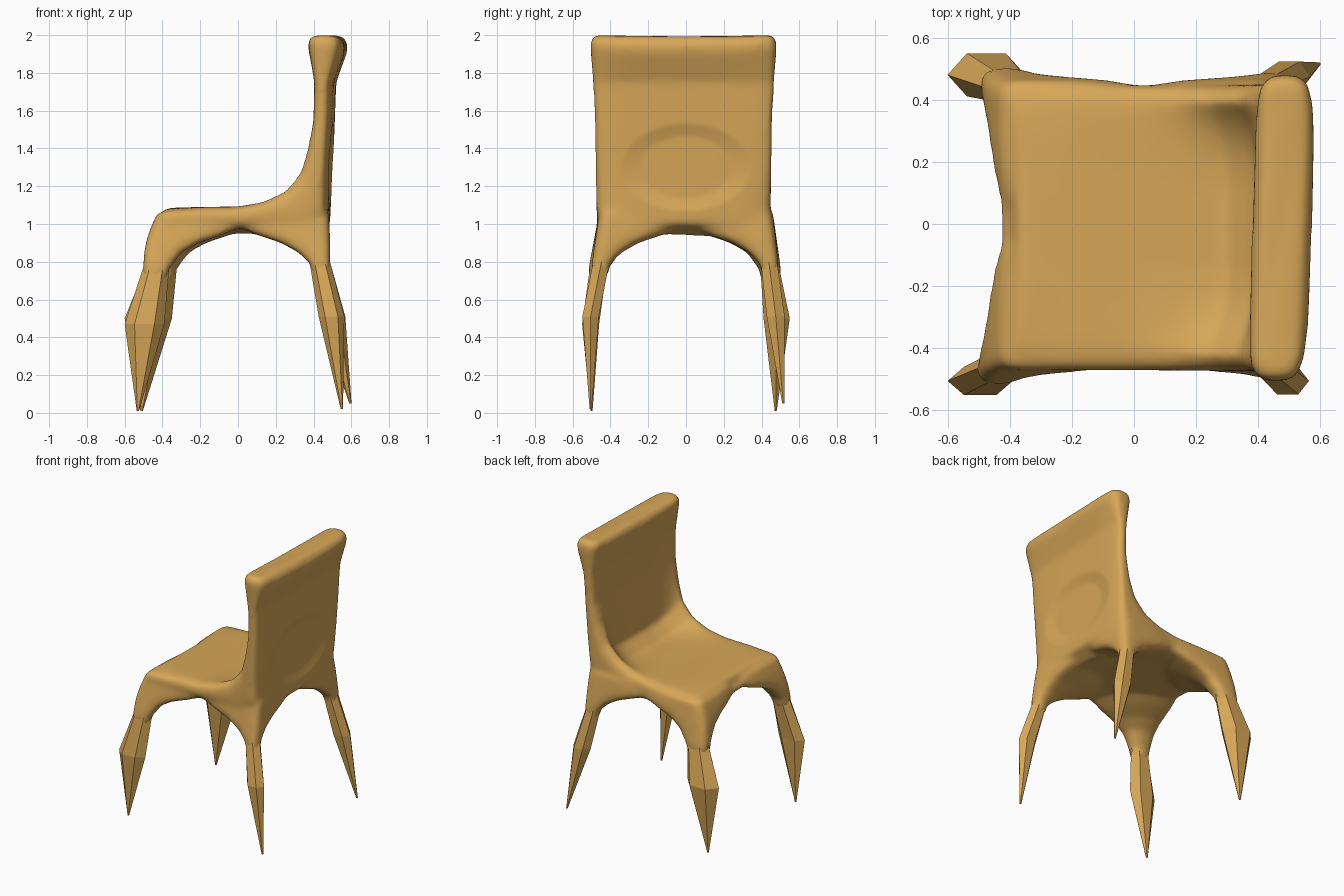
import bpy, bmesh
from math import cos, sin, tau, copysign
from mathutils import Vector

cube = bpy.data.objects.get("Cube")
if cube:
    bpy.data.objects.remove(cube, do_unlink=True)

wood = bpy.data.materials.new("honey_wood")
wood.use_nodes = True
colour = (0.68, 0.385, 0.097, 1)
wood.diffuse_color = colour
wood.node_tree.nodes["Principled BSDF"].inputs["Base Color"].default_value = colour


def power(value, exponent):
    return copysign(abs(value) ** exponent, value)


def loft(bm, rings):
    """Skin a list of equal point rings and close both ends."""
    rows = [[bm.verts.new(p) for p in ring] for ring in rings]
    count = len(rows[0])
    for low, high in zip(rows, rows[1:]):
        for i in range(count):
            j = (i + 1) % count
            bm.faces.new((low[i], low[j], high[j], high[i]))
    bm.faces.new(rows[0][::-1])
    bm.faces.new(rows[-1])


def finish(bm, name):
    bmesh.ops.recalc_face_normals(bm, faces=bm.faces[:])
    mesh = bpy.data.meshes.new(name)
    bm.to_mesh(mesh)
    bm.free()
    mesh.materials.append(wood)
    obj = bpy.data.objects.new(name, mesh)
    bpy.context.collection.objects.link(obj)
    return obj


def shell_ring(inner, outer, half_width, dish, hollow_depth, sides=48):
    """Rounded slab section: inner is the sitting face, outer the underside."""
    a = Vector((inner[0], 0, inner[1]))
    b = Vector((outer[0], 0, outer[1]))
    through = (a - b).normalized()
    twist = 0.015 * max(0, min(1, (a.z - 1.2) * 4))
    ring = []
    for k in range(sides):
        t = tau * (k + 0.5) / sides
        across, height = power(cos(t), 0.45), power(sin(t), 0.45)
        p = (a + b) / 2 + (a - b) / 2 * height
        hollow = 1 - min(1, (across / 0.88) ** 4)
        p += through * hollow * (-dish if height > 0 else hollow_depth)
        p.y = half_width * across - 0.013
        p.x += twist * across
        if a.x < -0.3:  # front lip curves forward at its corners
            p.x -= 0.035 * across ** 4
        if b.z < 0.99 and height < 0:  # underside is lower on the left
            p.z -= 0.018 * across
        if a.z > 1.9:  # top rail sags a little
            p.z -= 0.015 * hollow
        ring.append(p)
    return ring


def oval(cx, cy, z, rx, ry, sides):
    return [(cx + rx * cos(tau * k / sides), cy + ry * sin(tau * k / sides), z)
            for k in range(sides)]


def corner_ring(side, centre, z, out, inward, pinch, sides=32):
    """Ring that is round on the outside and pinched into two webs inside."""
    ring = []
    for k in range(sides):
        c, s = cos(tau * k / sides), sin(tau * k / sides)
        e = pinch if c < 0 and s < 0 else 0.7
        rx = out[0] if c > 0 else inward[0]
        ry = out[1] if s > 0 else inward[1]
        ring.append((side[0] * (centre[0] + rx * power(c, e)),
                     side[1] * (centre[1] + ry * power(s, e)), z))
    return ring


# Seat and backrest sections, from the front lip up to the top rail
sections = [
    ((-.405, 1.02), (-.39, .97), .445, 0, 0),
    ((-.375, 1.085), (-.33, .96), .46, 0, .01),
    ((-.2, 1.1), (-.2, .955), .46, .01, .015),
    ((0, 1.105), (0, .95), .46, .015, .02),
    ((.13, 1.135), (.2, .95), .46, .045, .02),
    ((.235, 1.2), (.39, .93), .46, .125, .01),
    ((.32, 1.3), (.485, 1.0), .462, .155, 0),
    ((.37, 1.42), (.49, 1.2), .465, .07, 0),
    ((.403, 1.55), (.503, 1.5), .47, .015, 0),
    ((.408, 1.75), (.512, 1.75), .48, .01, 0),
    ((.375, 1.92), (.57, 1.92), .492, .01, 0),
    ((.368, 1.965), (.575, 1.965), .492, .01, 0),
    ((.39, 2.0), (.55, 2.0), .475, .01, 0),
]
body = bmesh.new()
loft(body, [shell_ring(*s) for s in sections])

# Legs: tip, knee and ankle of the flare as (x, y, z, radius x, radius y)
legs = {
    "front_right_leg": [(-.53, -.5, .01, .006, .006), (-.495, -.505, .47, .105, .052),
                        (-.435, -.465, .76, .07, .052)],
    "front_left_leg": [(-.51, .475, .01, .006, .006), (-.475, .48, .5, .125, .08),
                       (-.41, .445, .76, .085, .058)],
    "back_right_leg": [(.55, -.505, .02, .006, .006), (.495, -.505, .51, .068, .05),
                       (.435, -.45, .79, .055, .05)],
    "back_left_leg": [(.595, .515, .05, .006, .006), (.5, .475, .51, .068, .055),
                      (.435, .44, .79, .055, .05)],
}
flare_steps = [(.85, .05), (.9, .13), (.94, .24), (.98, .33), (1.03, .33), (1.06, .28)]

for name, points in legs.items():
    x, y, z, rx, ry = points[2]
    # Faceted lower leg, ending inside the flare
    bm = bmesh.new()
    rings = [oval(a, b, c, d, e, 6) for a, b, c, d, e in points]
    rings.append(oval(x * .96, y * .97, z + .1, rx * .8, ry * .8, 6))
    loft(bm, rings)
    finish(bm, name)

    # Flare that spreads along the seat edges to form the arches
    side = (copysign(1, x), copysign(1, y))
    x, y = abs(x), abs(y)
    rings = [corner_ring(side, (x * 1.02, y * 1.01), z - .07,
                         (rx * .85, ry * .85), (rx * .85, ry * .85), .8),
             corner_ring(side, (x, y), z, (rx, ry), (rx, ry), .8)]
    for height, spread in flare_steps:
        f = (height - z) / (1.06 - z)
        cx, cy = x - .06 * f, y - .05 * f
        corner_x = x + rx + ((.48 if side[0] > 0 else .425) - x - rx) * f * f
        corner_y = y + ry + (.46 - y - ry) * f
        rings.append(corner_ring(side, (cx, cy), height, (corner_x - cx, corner_y - cy),
                                 (rx + spread, ry + spread), .8 + .5 * f))
    loft(body, rings)

# Fuse the shell and flares into one soft skin
chair = finish(body, "seat_and_backrest")
fuse = chair.modifiers.new("fuse", 'REMESH')
fuse.mode = 'VOXEL'
fuse.voxel_size = 0.014
soften = chair.modifiers.new("soften", 'SMOOTH')
soften.factor = 0.5
soften.iterations = 18
graph = bpy.context.evaluated_depsgraph_get()
skin = bpy.data.meshes.new_from_object(chair.evaluated_get(graph))
chair.modifiers.clear()
chair.data = skin
skin.materials.clear()
skin.materials.append(wood)

# Shallow oval hollow in the rear of the backrest
for v in skin.vertices:
    reach = (v.co.y / .34) ** 2 + ((v.co.z - 1.3) / .23) ** 2
    if v.co.x > .45 and reach < 1:
        v.co.x -= .018 * min(1, (1 - reach) * 2)

skin.polygons.foreach_set("material_index", [0] * len(skin.polygons))
skin.polygons.foreach_set("use_smooth", [True] * len(skin.polygons))
skin.update()
